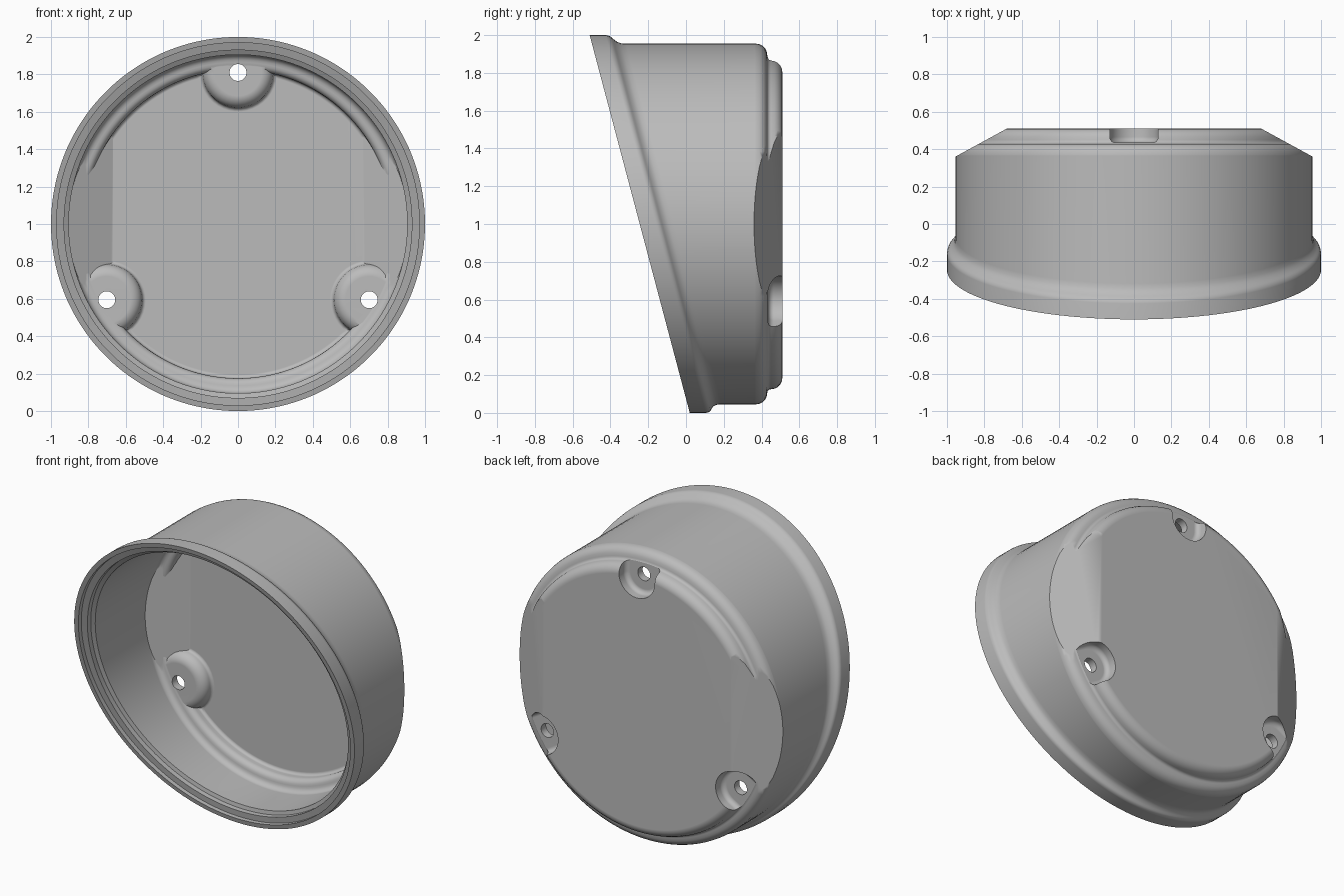
import bpy, bmesh
from math import sin, cos, pi, radians
from mathutils import Vector

if "Cube" in bpy.data.objects:
    bpy.data.objects.remove(bpy.data.objects["Cube"], do_unlink=True)

TILT = 0.265          # slope of the slanted rim plane
FRONT = -0.245        # rim plane at mid height
WALL = 0.05

grey = bpy.data.materials.new("plain grey")
grey.use_nodes = True
grey.diffuse_color = (0.5, 0.5, 0.5, 1)
grey.node_tree.nodes["Principled BSDF"].inputs["Base Color"].default_value = (0.5, 0.5, 0.5, 1)


def arc(r, y, size, start, end, steps=5):
    """Fillet points (radius, y) around a centre, angles in degrees."""
    angles = [radians(start + (end - start) * i / steps) for i in range(steps + 1)]
    return [(r + size * cos(a), y + size * sin(a)) for a in angles]


def slanted(points):
    """Points measured back from the slanted rim plane."""
    return [(r, y, True) for r, y in points]


def straight(points):
    return [(r, y, False) for r, y in points]


def finish(bm, name):
    bmesh.ops.recalc_face_normals(bm, faces=bm.faces)
    mesh = bpy.data.meshes.new(name)
    bm.to_mesh(mesh)
    bm.free()
    mesh.materials.append(grey)
    obj = bpy.data.objects.new(name, mesh)
    bpy.context.collection.objects.link(obj)
    return obj


def revolve(profile, place, sides):
    """Closed solid of revolution; place maps (radius, angle, y, slanted) to a point."""
    bm = bmesh.new()
    rings = [[bm.verts.new(place(r, 2 * pi * (i + 0.5) / sides, y, s))
              for i in range(sides)] for r, y, s in profile]
    for a, b in zip(rings, rings[1:]):
        for i in range(sides):
            j = (i + 1) % sides
            bm.faces.new((a[i], a[j], b[j], b[i]))
    bm.faces.new(rings[0])
    bm.faces.new(rings[-1])
    return bm


def on_axis(r, a, y, slant):
    z = r * sin(a)
    return Vector((r * cos(a), y + (FRONT - TILT * z if slant else 0), 1 + z))


def drum(name, profile, inset):
    """Main round solid, with both back corners sliced off at the sides."""
    bm = revolve(profile, on_axis, 128)
    for side in (-1, 1):
        normal = Vector((side * 0.15, 0.275, 0)).normalized()
        point = Vector((side * 0.68, 0.51, 1)) - normal * inset
        bmesh.ops.bisect_plane(bm, geom=bm.verts[:] + bm.edges[:] + bm.faces[:],
                               dist=1e-5, plane_co=point, plane_no=normal, clear_outer=True)
        bmesh.ops.holes_fill(bm, edges=[e for e in bm.edges if e.is_boundary], sides=0)
    return finish(bm, name)


def at_mount(name, profile, angle, stretch, sides=40):
    """Small round solid at a mounting point, drawn out towards the edge."""
    out = Vector((cos(angle), 0, sin(angle)))
    across = Vector((-sin(angle), 0, cos(angle)))

    def place(r, a, y, slant):
        v = r * sin(a)
        v += stretch if v > 0 else 0
        return Vector((0, y, 1)) + out * (0.81 + v) + across * (r * cos(a))
    return finish(revolve(straight(profile), place, sides), name)


def boolean(target, tool):
    """Subtract tool from target and remove the tool."""
    mod = target.modifiers.new("cut", 'BOOLEAN')
    mod.operation = 'DIFFERENCE'
    mod.solver = 'EXACT'
    mod.object = tool
    graph = bpy.context.evaluated_depsgraph_get()
    mesh = bpy.data.meshes.new_from_object(target.evaluated_get(graph))
    target.modifiers.clear()
    target.data = mesh
    bpy.data.objects.remove(tool, do_unlink=True)


# Outer skin: flared rim, round wall, filleted step and back plate
housing = drum("housing",
               slanted([(1.0, 0), (1.0, 0.085)] + arc(0.96, 0.085, 0.04, 15, 60, 3)
                       + [(0.965, 0.135), (0.957, 0.155), (0.955, 0.18)])
               + straight([(0.955, 0.365)] + arc(0.895, 0.37, 0.06, 0, 90)
                          + arc(0.895, 0.45, 0.02, 270, 180, 4)
                          + arc(0.815, 0.45, 0.06, 0, 90)), 0)

# Hollow: two ledges behind the rim, then wall and rounded floor step
cavity = drum("cavity_cutter",
              slanted([(0.97, -0.05), (0.97, 0.03), (0.93, 0.035), (0.93, 0.07), (0.905, 0.08)])
              + straight([(0.905, 0.34)] + arc(0.865, 0.34, 0.04, 0, 90)
                         + arc(0.865, 0.42, 0.04, 270, 180)
                         + arc(0.805, 0.44, 0.02, 0, 90, 4)), WALL)

# Three screw mounts: rounded boss inside, open pocket outside, through hole
boss_profile = [(0.21, 0.55), (0.21, 0.46)] + arc(0.21, 0.44, 0.02, 90, 180, 4) \
    + arc(0.125, 0.45, 0.065, 0, -90, 6)
pocket_profile = [(0.13, 0.6), (0.13, 0.465)] + arc(0.1, 0.465, 0.03, 0, -90)
hole_profile = [(0.045, 0.2), (0.045, 0.7)]
angles = [radians(a) for a in (90, 210, 330)]

for angle in angles:
    boolean(cavity, at_mount("boss", boss_profile, angle, 0.3))
boolean(housing, cavity)
for angle in angles:
    boolean(housing, at_mount("pocket_cutter", pocket_profile, angle, 0.3))
    boolean(housing, at_mount("hole_cutter", hole_profile, angle, 0))

# Smooth shading with crisp edges
bpy.ops.object.select_all(action='DESELECT')
housing.select_set(True)
bpy.context.view_layer.objects.active = housing
bpy.ops.object.shade_smooth_by_angle(angle=radians(30))
weighted = housing.modifiers.new("even shading", 'WEIGHTED_NORMAL')
weighted.keep_sharp = True
